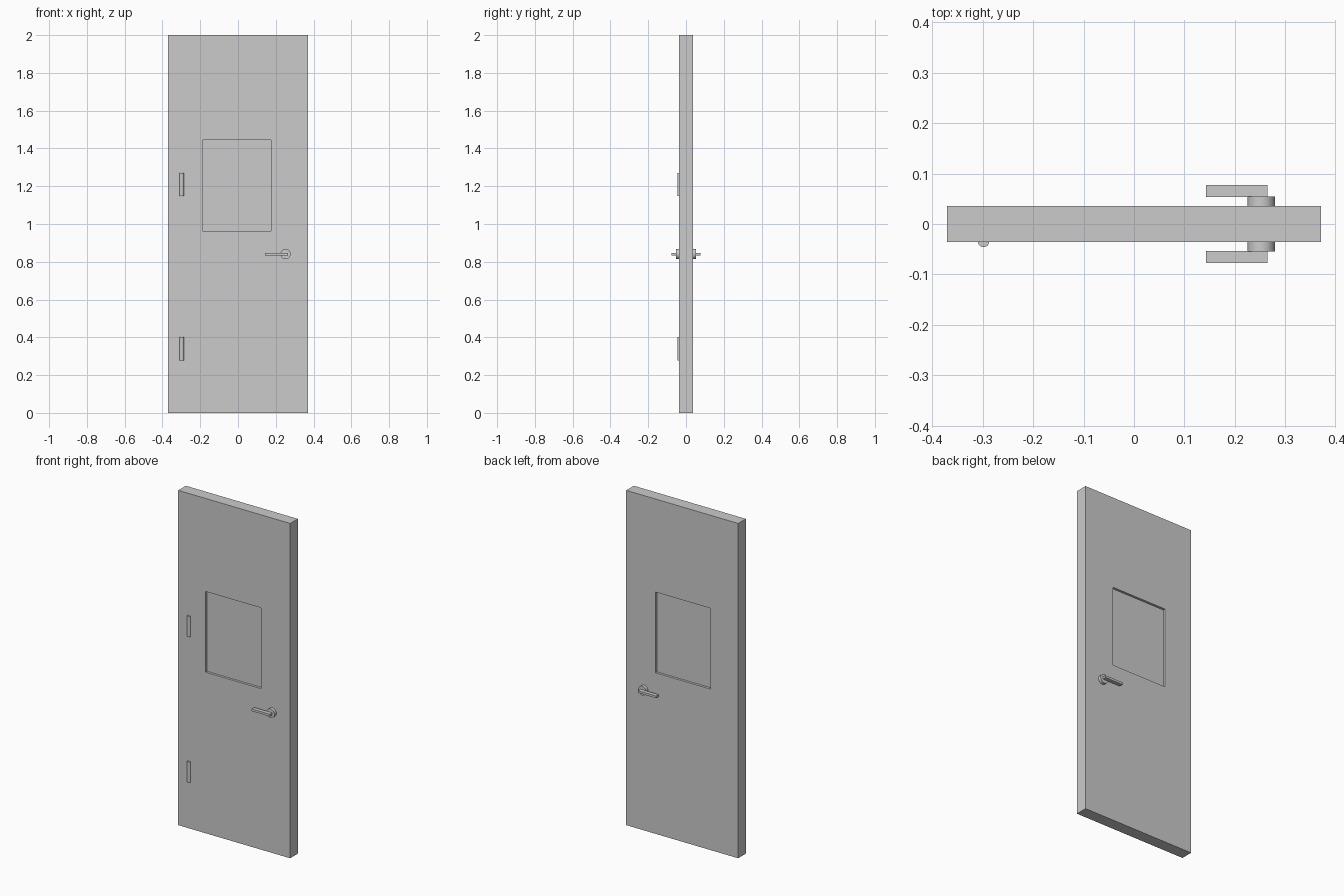
import bpy, bmesh, math
from mathutils import Matrix

if "Cube" in bpy.data.objects:
    bpy.data.objects.remove(bpy.data.objects["Cube"])

W, T, H = 0.37, 0.036, 2.0                      # half width, half thickness, height
WX0, WX1, WZ0, WZ1 = -0.188, 0.176, 0.962, 1.444  # window opening
HANDLE_X, HANDLE_Z = 0.252, 0.841


def finish(bm, name):
    bmesh.ops.recalc_face_normals(bm, faces=bm.faces)
    mesh = bpy.data.meshes.new(name)
    bm.to_mesh(mesh)
    bm.free()
    obj = bpy.data.objects.new(name, mesh)
    bpy.context.collection.objects.link(obj)
    return obj


def box(name, x0, x1, y0, y1, z0, z1):
    bm = bmesh.new()
    m = Matrix.Translation(((x0 + x1) / 2, (y0 + y1) / 2, (z0 + z1) / 2))
    bmesh.ops.create_cube(bm, size=1, matrix=m @ Matrix.Diagonal((x1 - x0, y1 - y0, z1 - z0, 1)))
    return finish(bm, name)


def cylinder(name, radius, depth, loc, rot_x=0.0, segments=32):
    bm = bmesh.new()
    m = Matrix.Translation(loc) @ Matrix.Rotation(rot_x, 4, 'X')
    bmesh.ops.create_cone(bm, cap_ends=True, segments=segments, radius1=radius,
                          radius2=radius, depth=depth, matrix=m)
    for f in bm.faces:
        f.smooth = len(f.verts) == 4
    for e in bm.edges:
        e.smooth = all(f.smooth for f in e.link_faces)
    return finish(bm, name)


def frame(name, outer, inner, y):
    """Slab with a rectangular opening through it."""
    bm = bmesh.new()

    def loop(rect, yy):
        x0, x1, z0, z1 = rect
        return [bm.verts.new((x, yy, z)) for x, z in ((x0, z0), (x1, z0), (x1, z1), (x0, z1))]

    rings = [loop(outer, -y), loop(outer, y), loop(inner, y), loop(inner, -y)]
    for a, b in zip(rings, rings[1:] + rings[:1]):
        for i in range(4):
            j = (i + 1) % 4
            bm.faces.new((a[i], a[j], b[j], b[i]))
    return finish(bm, name)


# Door leaf and recessed window pane
frame("door_leaf", (-W, W, 0, H), (WX0, WX1, WZ0, WZ1), T)
box("window_pane", WX0, WX1, -0.022, 0.022, WZ0, WZ1)

# Handles on both sides
for side, s in (("front", -1), ("back", 1)):
    cylinder(f"{side}_handle_rosette", 0.027, 0.022, (HANDLE_X, s * 0.043, HANDLE_Z), math.pi / 2)
    y0, y1 = sorted((s * 0.0535, s * 0.077))
    box(f"{side}_handle_lever", 0.143, 0.264, y0, y1, HANDLE_Z - 0.0065, HANDLE_Z + 0.0065)

# Hinge barrels on the front face
for label, z in (("lower", 0.34), ("upper", 1.209)):
    cylinder(f"{label}_hinge", 0.011, 0.124, (-0.298, -0.035, z), segments=24)
